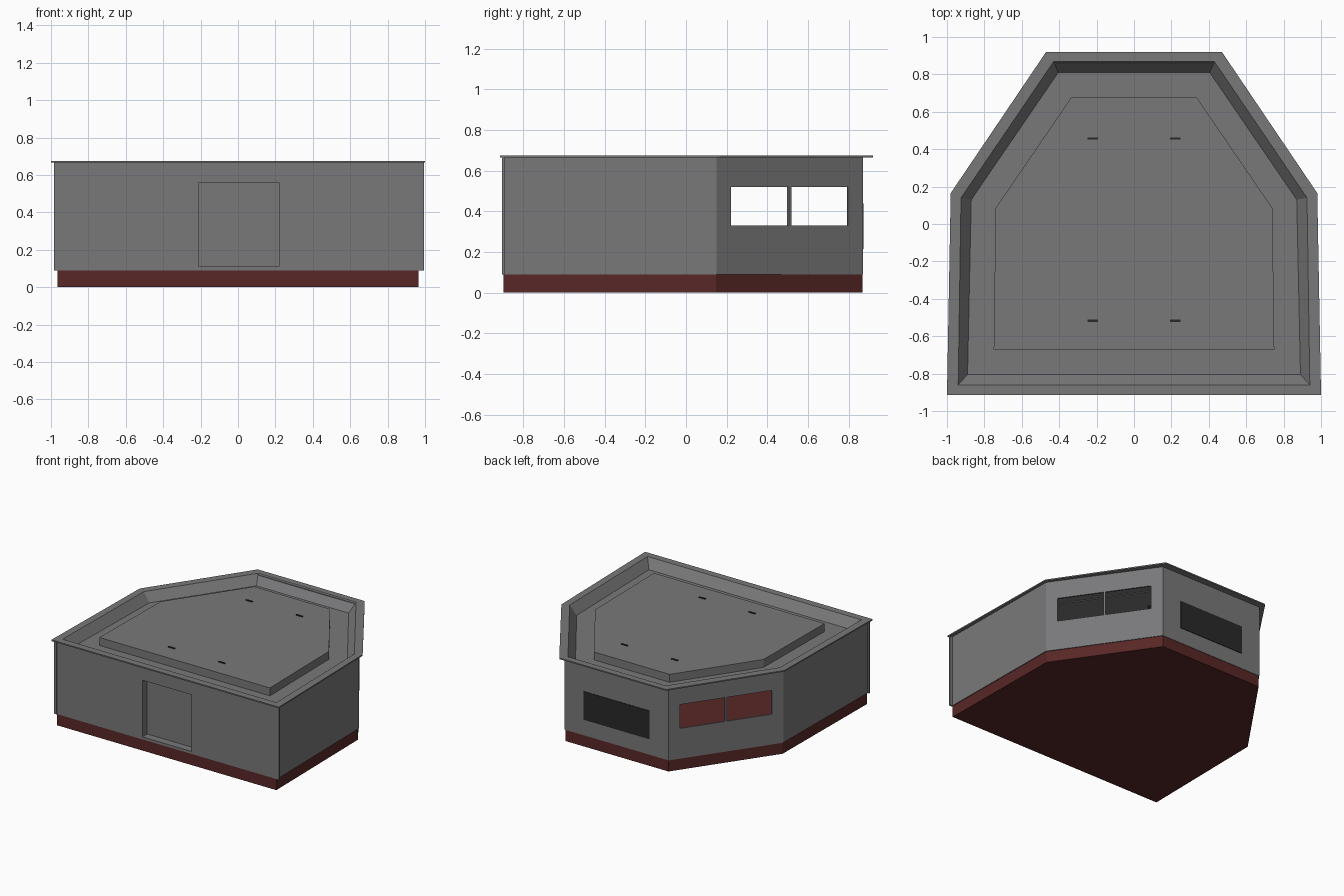
import bpy, bmesh, math
from mathutils import Vector

if "Cube" in bpy.data.objects:
    bpy.data.objects.remove(bpy.data.objects["Cube"])


def material(name, rgb):
    m = bpy.data.materials.new(name)
    m.diffuse_color = (*rgb, 1)
    m.use_nodes = True
    m.node_tree.nodes["Principled BSDF"].inputs["Base Color"].default_value = m.diffuse_color
    return m


GREY = material("concrete grey", (0.19, 0.19, 0.195))
RED = material("dark red", (0.10, 0.02, 0.02))
BLACK = material("black", (0.022, 0.022, 0.022))


def finish(name, bm, mat, recalc=True):
    if recalc:
        bmesh.ops.recalc_face_normals(bm, faces=bm.faces)
    me = bpy.data.meshes.new(name)
    bm.to_mesh(me)
    bm.free()
    me.materials.append(mat)
    ob = bpy.data.objects.new(name, me)
    bpy.context.collection.objects.link(ob)
    return ob


def box(name, mat, x, y, z, angle=0):
    """Box from (min, max) ranges, turned about its own vertical axis."""
    bm = bmesh.new()
    bmesh.ops.create_cube(bm, size=1)
    size = [r[1] - r[0] for r in (x, y, z)]
    bmesh.ops.scale(bm, vec=size, verts=bm.verts)
    ob = finish(name, bm, mat)
    ob.location = [(r[0] + r[1]) / 2 for r in (x, y, z)]
    ob.rotation_euler.z = angle
    return ob


def loft(name, mat, rings, cap_start=True, recalc=True):
    """Join outlines at given heights; the last one is always capped."""
    bm = bmesh.new()
    loops = [[bm.verts.new((px, py, z)) for px, py in pts] for pts, z in rings]
    for a, b in zip(loops, loops[1:]):
        n = len(a)
        for i in range(n):
            j = (i + 1) % n
            bm.faces.new((a[i], a[j], b[j], b[i]))
    bm.faces.new(loops[-1])
    if cap_start:
        bm.faces.new(loops[0][::-1])
    return finish(name, bm, mat, recalc)


def outline(front, side, back):
    """Six-sided mirrored plan, counter-clockwise from front left."""
    half = [front, side, back]
    return [(-front[0], front[1])] + half + [(-x, y) for x, y in (back, side)]


wall_plan = outline((0.972, -0.90), (0.96, 0.15), (0.457, 0.87))
base_plan = outline((0.965, -0.897), (0.953, 0.148), (0.453, 0.867))

# plinth and floor
loft("base", RED, [(base_plan, 0), (base_plan, 0.09)])

# outer walls with door and window openings
levels = [0.09, 0.11, 0.33, 0.52, 0.56, 0.668]
openings = {0: (0.392, 0.613, 0.11, 0.56),
            2: (0.10, 0.90, 0.33, 0.52),
            4: (0.10, 0.90, 0.33, 0.52)}
bm = bmesh.new()
for i in range(6):
    p, q = Vector(wall_plan[i]), Vector(wall_plan[(i + 1) % 6])
    u0, u1, z0, z1 = openings.get(i, (0.3, 0.7, 9, 9))
    cuts = [0, u0, u1, 1]
    for c, (ua, ub) in enumerate(zip(cuts, cuts[1:])):
        for za, zb in zip(levels, levels[1:]):
            if c == 1 and za >= z0 and zb <= z1:
                continue
            a, b = p.lerp(q, ua), p.lerp(q, ub)
            bm.faces.new([bm.verts.new((*v, z)) for v, z in
                          ((a, za), (b, za), (b, zb), (a, zb))])
bmesh.ops.remove_doubles(bm, verts=bm.verts, dist=0.0005)
walls = finish("walls", bm, GREY, recalc=False)
mod = walls.modifiers.new("thickness", "SOLIDIFY")
mod.thickness = 0.012
mod.offset = -1

# front wall ends that stand past the side walls
box("front_corner_right", GREY, (0.96, 0.995), (-0.905, -0.893), (0.09, 0.668))
box("front_corner_left", GREY, (-0.985, -0.96), (-0.905, -0.893), (0.09, 0.668))

# recessed door with its surround
box("door", GREY, (-0.22, 0.23), (-0.84, -0.83), (0.10, 0.57))
for name, x in (("left", (-0.22, -0.21)), ("right", (0.22, 0.23))):
    box("door_jamb_" + name, GREY, x, (-0.899, -0.83), (0.10, 0.57))
for name, z in (("sill", (0.10, 0.11)), ("head", (0.56, 0.57))):
    box("door_" + name, GREY, (-0.22, 0.23), (-0.899, -0.83), z)

# window bars on both slanted walls
slant = math.atan2(0.87 - 0.15, 0.457 - 0.96)
for s, name in ((1, "right"), (-1, "left")):
    cx = s * 0.704
    box("window_bar_" + name, GREY, (cx - 0.008, cx + 0.008),
        (0.501, 0.517), (0.33, 0.52), s * slant)

# dark panel on the back wall
box("back_window", BLACK, (-0.29, 0.29), (0.866, 0.874), (0.215, 0.44))

# roof rim, sloping parapet inside and roof deck
rim = outline((1.0, -0.915), (0.98, 0.165), (0.47, 0.92))
rim_in = outline((0.94, -0.86), (0.925, 0.14), (0.43, 0.868))
deck = outline((0.89, -0.805), (0.87, 0.13), (0.405, 0.81))
loft("roof", GREY, [(wall_plan, 0.666), (rim, 0.666), (rim, 0.676),
                    (rim_in, 0.676), (deck, 0.605)], cap_start=False, recalc=False)

# raised roof slab
slab = outline((0.75, -0.67), (0.74, 0.085), (0.333, 0.68))
loft("roof_slab", GREY, [(slab, 0.60), (slab, 0.668)])

# ceiling fittings whose tips show through the slab
for x in (-0.22, 0.22):
    for y in (-0.517, 0.457):
        box("ceiling_fitting", BLACK, (x - 0.028, x + 0.028),
            (y - 0.006, y + 0.006), (0.55, 0.674))
